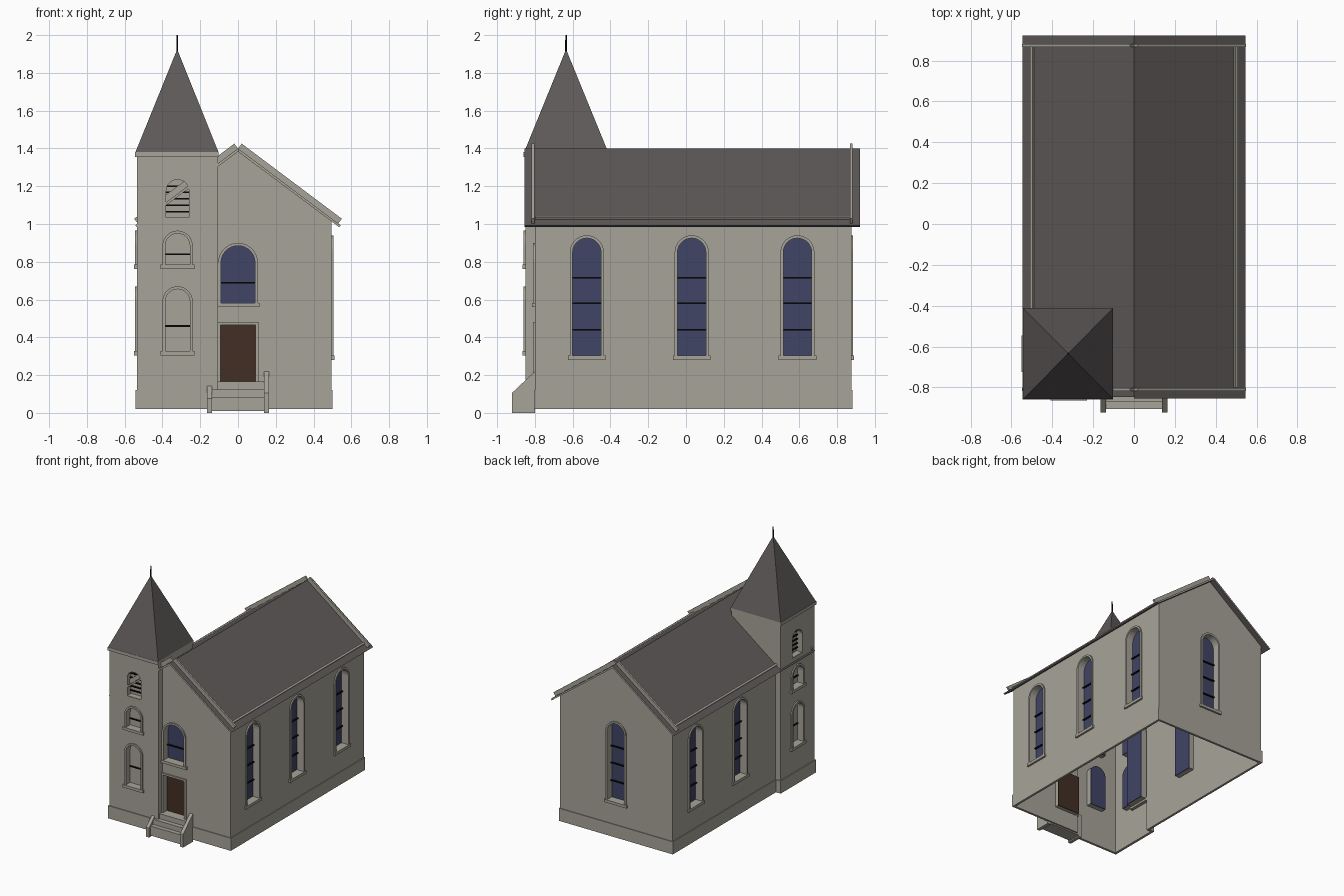
import bpy, bmesh, math
from mathutils import Matrix, Vector

if "Cube" in bpy.data.objects:
    bpy.data.objects.remove(bpy.data.objects["Cube"])


def material(name, rgb):
    m = bpy.data.materials.new(name)
    m.use_nodes = True
    m.diffuse_color = (*rgb, 1)
    m.node_tree.nodes["Principled BSDF"].inputs["Base Color"].default_value = (*rgb, 1)
    return m


STONE = material("stone", (0.39, 0.37, 0.32))
ROOF = material("dark roof", (0.11, 0.1, 0.098))
GLASS = material("blue glass", (0.051, 0.058, 0.133))
WOOD = material("brown door", (0.054, 0.028, 0.018))
BLACK = material("black iron", (0.004, 0.004, 0.004))


def finish(name, bm, mat, M=Matrix()):
    bmesh.ops.recalc_face_normals(bm, faces=bm.faces)
    bm.transform(M)
    me = bpy.data.meshes.new(name)
    bm.to_mesh(me)
    bm.free()
    me.materials.append(mat)
    ob = bpy.data.objects.new(name, me)
    bpy.context.scene.collection.objects.link(ob)
    return ob


def prism(name, pts, y0, y1, mat, M=Matrix()):
    """Extrude an (x, z) outline along y."""
    bm = bmesh.new()
    a, b = ([bm.verts.new((x, y, z)) for x, z in pts] for y in (y0, y1))
    bm.faces.new(a)
    bm.faces.new(b)
    for i in range(len(pts)):
        bm.faces.new((a[i - 1], a[i], b[i], b[i - 1]))
    return finish(name, bm, mat, M)


def ring(name, outer, inner, y0, y1, mat, M):
    """Extrude the band between two matching outlines along y."""
    bm = bmesh.new()
    loops = [[bm.verts.new((x, y, z)) for x, z in pts]
             for pts, y in ((outer, y0), (outer, y1), (inner, y1), (inner, y0))]
    for k in range(4):
        a, b = loops[k - 1], loops[k]
        for i in range(len(outer)):
            bm.faces.new((a[i - 1], a[i], b[i], b[i - 1]))
    return finish(name, bm, mat, M)


def rect(x0, x1, z0, z1):
    return [(x0, z0), (x1, z0), (x1, z1), (x0, z1)]


def box(name, x0, x1, y0, y1, z0, z1, mat=STONE, M=Matrix()):
    return prism(name, rect(x0, x1, z0, z1), y0, y1, mat, M)


def outline(h, z0, top, arched):
    if not arched:
        return rect(-h, h, z0, top)
    arc = [math.pi * i / 14 for i in range(15)]
    return [(-h, z0), (h, z0)] + [(h * math.cos(a), top - h + h * math.sin(a)) for a in arc]


def boolean(target, other, operation):
    mod = target.modifiers.new("cut", 'BOOLEAN')
    mod.operation, mod.solver, mod.object = operation, 'EXACT', other
    bpy.context.view_layer.objects.active = target
    bpy.ops.object.modifier_apply(modifier=mod.name)
    bpy.data.objects.remove(other)


def gable(name, half, apex, y0, y1, z0):
    eave = apex - 0.75 * half
    return prism(name, [(-half, z0), (half, z0), (half, eave), (0, apex), (-half, eave)], y0, y1, STONE)


# Hollow walls: nave, tower and plinth joined, open underneath
walls = gable("walls", 0.495, 1.392, -0.8, 0.875, 0.02)
boolean(walls, box("tower", -0.535, -0.105, -0.85, -0.42, 0.02, 1.37), 'UNION')
boolean(walls, box("plinth", -0.501, 0.501, -0.806, 0.881, 0.02, 0.12), 'UNION')
boolean(walls, box("tower_plinth", -0.543, -0.102, -0.857, -0.414, 0.02, 0.12), 'UNION')
boolean(walls, gable("nave_inside", 0.483, 1.375, -0.788, 0.863, -0.1), 'DIFFERENCE')
boolean(walls, box("tower_inside", -0.523, -0.117, -0.838, -0.432, -0.1, 1.35), 'DIFFERENCE')


def opening(name, x, y, turn, half, z0, top, bars, fill=GLASS, arched=True,
            frame=0.015, depth=0.05, sill=True, blind=False, cut=True):
    """Recessed window or door with frame, reveal, pane, bars and sill."""
    M = Matrix.Translation((x, y, 0)) @ Matrix.Rotation(math.radians(turn), 4, 'Z')

    def shape(d):
        return outline(half + d, z0 - d, top + d, arched)

    if cut:
        boolean(walls, prism("cutter", shape(0.003), -0.03, 0.035, STONE, M), 'DIFFERENCE')
    if frame:
        ring(name + "_frame", shape(frame), shape(0), -0.01, 0.003, STONE, M)
    ring(name + "_reveal", shape(0.006), shape(0), 0.002, depth, STONE, M)
    prism(name + "_pane", shape(0.006), depth, depth + 0.006, fill, M)
    if blind:
        prism(name + "_blind_panel", shape(0), depth - 0.004, depth, STONE, M)
    for z in bars:
        box(name + "_bar", -half, half, depth - 0.014, depth - 0.002, z - 0.004, z + 0.004, BLACK, M)
    if sill:
        box(name + "_sill", -half - 0.025, half + 0.025, -0.015, 0.01, z0 - 0.022, z0, STONE, M)


# Tall nave windows on both sides and the back
tall = dict(half=0.075, z0=0.303, top=0.925, bars=(0.44, 0.58, 0.715))
for y in (-0.525, 0.03, 0.59):
    opening("left_window", 0.495, y, 90, **tall)
    opening("right_window", -0.495, y, -90, cut=y > -0.4, **tall)
opening("back_window", 0, 0.875, 180, **tall)

# Entrance front
opening("front_window", 0, -0.8, 0, 0.09, 0.583, 0.885, (0.69,))
opening("door", 0, -0.8, 0, 0.093, 0.165, 0.465, (), WOOD, arched=False, depth=0.04, sill=False)

# Tower windows and louvred belfry openings on the two outer faces
for x, y, turn in ((-0.32, -0.85, 0), (-0.535, -0.635, -90)):
    opening("tower_lower_window", x, y, turn, 0.065, 0.327, 0.655, (0.46,), blind=True)
    opening("tower_upper_window", x, y, turn, 0.065, 0.785, 0.95, (0.84,), blind=True)
    opening("belfry", x, y, turn, 0.06, 1.035, 1.235, [1.065 + 0.034 * i for i in range(5)],
            STONE, frame=0, sill=False)

# Main roof: two slabs with stone ends, raised verge strips and eave strips
along, out = Vector((0.8, -0.6)), Vector((0.6, 0.8))


def strip(name, s, start, length, height, y0, y1):
    p = Vector(start)
    pts = (p, p + along * length, p + along * length + out * height, p + out * height)
    prism(name, [(s * q.x, q.y) for q in pts], y0, y1, STONE)


for s, side, front in ((1, "left", -0.855), (-1, "right", -0.847)):
    slab = prism(side + "_roof", [(0, 1.4), (s * 0.545, 0.992), (s * 0.535, 0.984), (0, 1.383)],
                 front, 0.922, ROOF)
    slab.data.materials.append(STONE)
    for f in slab.data.polygons:
        f.material_index = int(abs(f.normal.y) > 0.9)
    for y in (-0.81, 0.875):
        strip(side + "_verge_strip", s, (0, 1.4), 0.663, 0.032, y - 0.007, y + 0.007)
    strip(side + "_eave_strip", s, (0.49, 1.0325), 0.015, 0.012, -0.8 if s > 0 else -0.42, 0.87)

# Tower cornice, spire and finial
box("tower_cornice", -0.546, -0.103, -0.859, -0.413, 1.355, 1.38)
bm = bmesh.new()
base = [bm.verts.new((x, y, 1.38)) for x, y in
        ((-0.543, -0.857), (-0.103, -0.857), (-0.103, -0.412), (-0.543, -0.412))]
tip = bm.verts.new((-0.322, -0.635, 1.925))
bm.faces.new(base)
for i in range(4):
    bm.faces.new((base[i - 1], base[i], tip))
finish("spire", bm, ROOF)
bm = bmesh.new()
bmesh.ops.create_cone(bm, cap_ends=True, segments=8, radius1=0.005, radius2=0.004, depth=0.1)
finish("finial", bm, BLACK, Matrix.Translation((-0.322, -0.635, 1.95)))

# Entrance steps between sloping cheek walls
for i, z in enumerate((0.085, 0.125, 0.165)):
    box("step", -0.14, 0.14, -0.905 + 0.035 * i, -0.8, 0.01, z)
turn = Matrix.Rotation(math.pi / 2, 4, 'Z')
for x, top in ((-0.15, 0.19), (0.15, 0.22)):
    cheek = [(-0.922, 0), (-0.8, 0), (-0.8, top), (-0.922, top - 0.115)]
    prism("step_cheek", cheek, -x - 0.013, -x + 0.013, STONE, turn)
